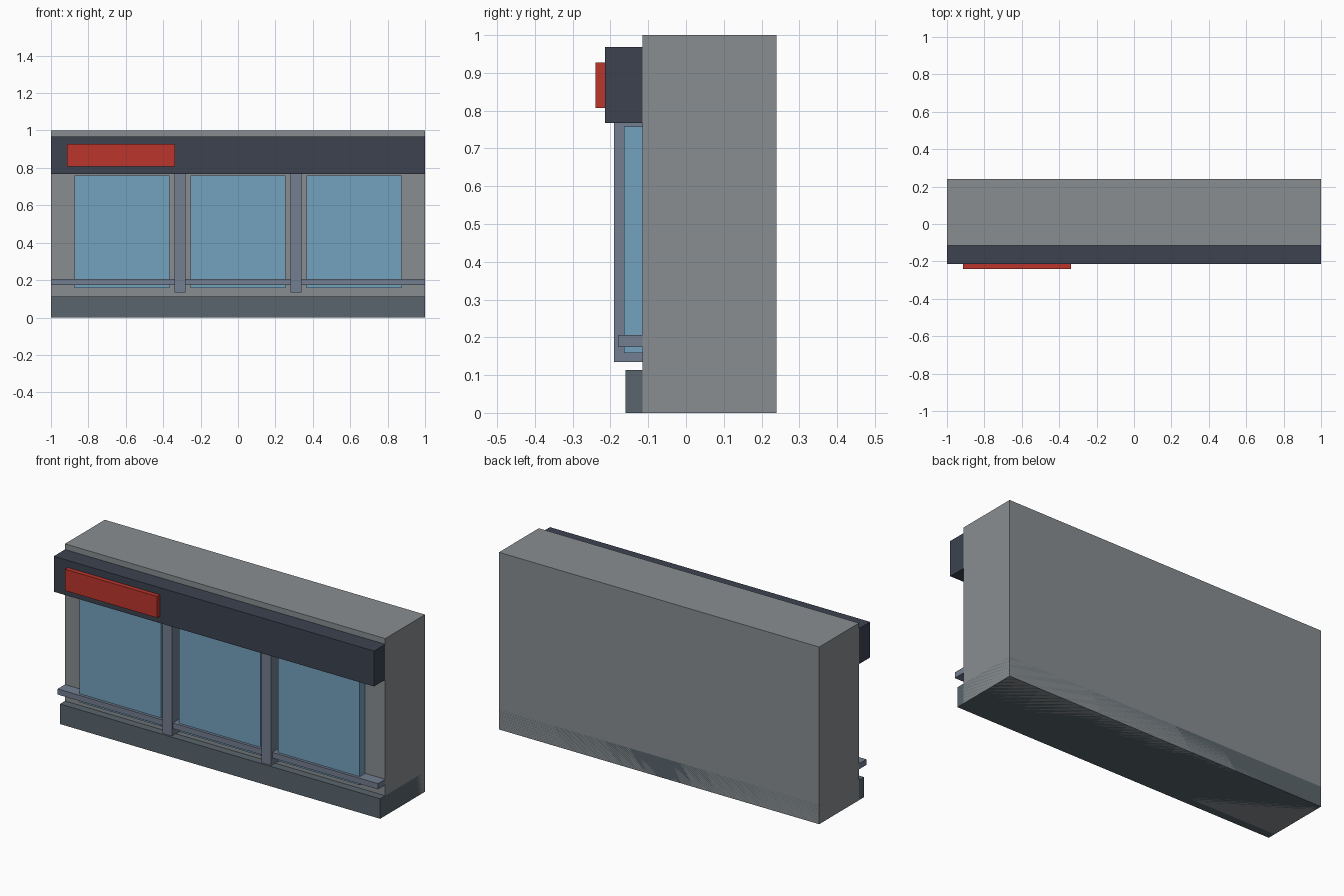
import bpy

if "Cube" in bpy.data.objects:
    bpy.data.objects.remove(bpy.data.objects["Cube"])


def material(name, rgb):
    m = bpy.data.materials.new(name)
    m.diffuse_color = (*rgb, 1)
    m.use_nodes = True
    m.node_tree.nodes["Principled BSDF"].inputs["Base Color"].default_value = m.diffuse_color
    return m


def box(name, x, y, z, mat=None):
    """Box from (min, max) ranges on each axis."""
    bpy.ops.mesh.primitive_cube_add(size=1, location=[(a + b) / 2 for a, b in (x, y, z)])
    ob = bpy.context.object
    ob.name = name
    ob.scale = [b - a for a, b in (x, y, z)]
    bpy.ops.object.transform_apply(location=False, rotation=False, scale=True)
    if mat:
        ob.data.materials.append(mat)
    return ob


wall_grey = material("wall_grey", (0.25, 0.27, 0.28))
plinth_grey = material("plinth_grey", (0.10, 0.13, 0.15))
dark = material("fascia_dark", (0.045, 0.055, 0.08))
red = material("sign_red", (0.50, 0.035, 0.025))
glass = material("glass_blue", (0.17, 0.36, 0.52))
metal = material("frame_metal", (0.17, 0.21, 0.28))

WALL = -0.115          # front face of the wall
INSET = WALL + 0.02    # fittings are let slightly into the wall

# Building block and projecting plinth
box("wall_block", (-1, 1), (WALL, 0.24), (0, 1), wall_grey)
box("plinth", (-1, 1), (-0.16, 0.24), (0, 0.113), plinth_grey)

# Fascia with sign panel
box("fascia", (-1, 1), (-0.215, WALL), (0.768, 0.968), dark)
box("sign_panel", (-0.913, -0.337), (-0.24, -0.215), (0.807, 0.928), red)

# Three window panes
for i, cx in enumerate((-0.62, 0, 0.62)):
    box(f"window_pane_{i + 1}", (cx - 0.255, cx + 0.255), (-0.164, INSET), (0.158, 0.758), glass)

# Mullions between panes, and the sill rail across them
for side, cx in (("left", -0.31), ("right", 0.31)):
    box(f"mullion_{side}", (cx - 0.03, cx + 0.03), (-0.19, INSET), (0.135, 0.77), metal)
box("sill_rail", (-1, 1), (-0.18, WALL), (0.174, 0.206), metal)
